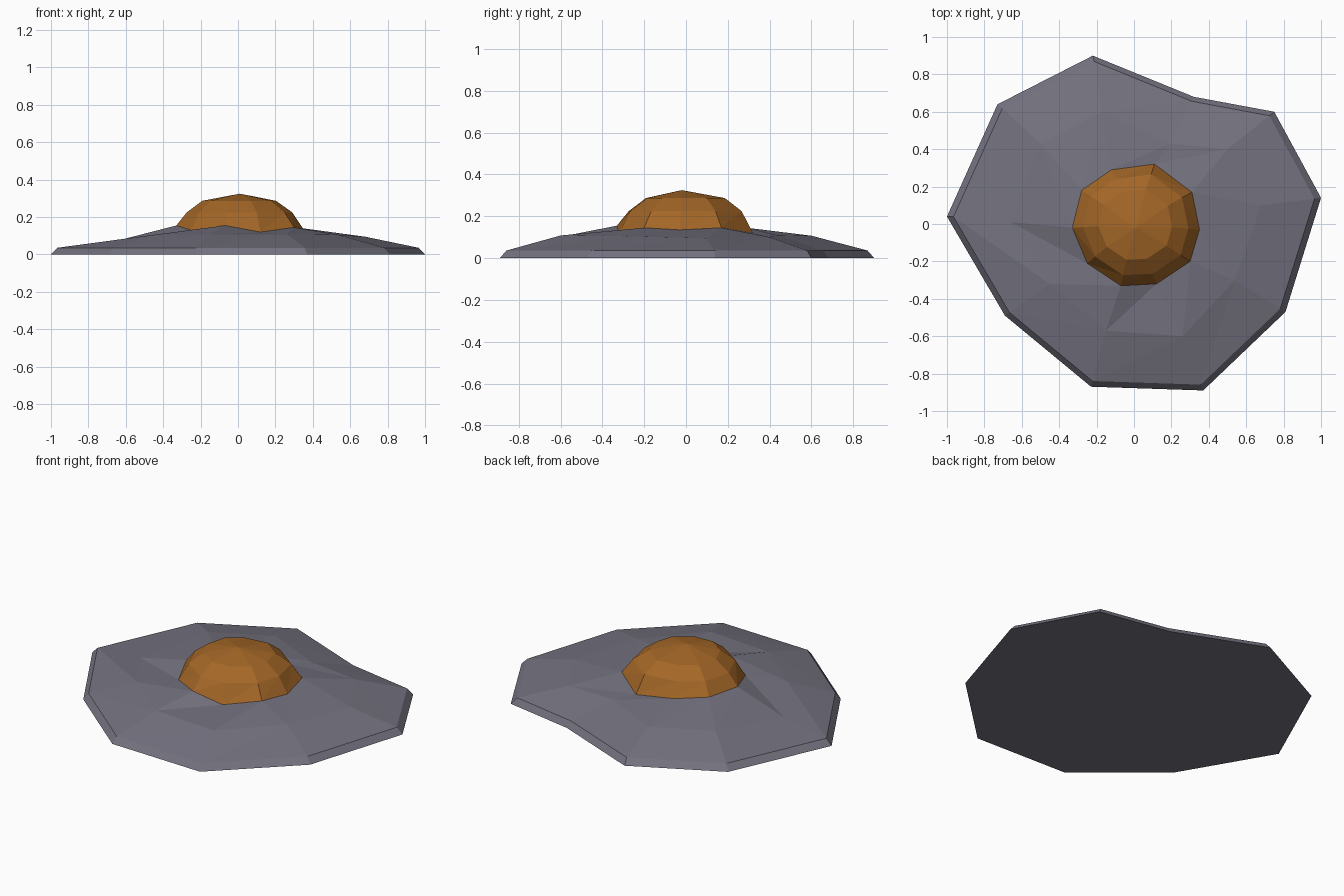
import bpy
import bmesh

default = bpy.data.objects.get("Cube")
if default:
    bpy.data.objects.remove(default, do_unlink=True)


def material(name, color):
    mat = bpy.data.materials.new(name)
    mat.use_nodes = True
    mat.diffuse_color = color
    mat.node_tree.nodes["Principled BSDF"].inputs["Base Color"].default_value = color
    return mat


def scaled(ring, factor, height):
    return [(x * factor, y * factor, height) for x, y, *_ in ring]


def loft(name, rings, mat, bottom=False, apex=None):
    """Join rings of equal count with triangles, then close the ends."""
    bm = bmesh.new()
    loops = [[bm.verts.new(p) for p in ring] for ring in rings]
    count = len(rings[0])
    for outer, inner in zip(loops, loops[1:]):
        for i in range(count):
            j = (i + 1) % count
            bm.faces.new((outer[i], inner[j], inner[i]))
            bm.faces.new((outer[i], outer[j], inner[j]))
    if bottom:
        bm.faces.new(loops[0][::-1])
    if apex:
        top = bm.verts.new(apex)
        for i in range(count):
            bm.faces.new((loops[-1][i], loops[-1][(i + 1) % count], top))
    mesh = bpy.data.meshes.new(name)
    bm.to_mesh(mesh)
    bm.free()
    mesh.materials.append(mat)
    obj = bpy.data.objects.new(name, mesh)
    bpy.context.collection.objects.link(obj)
    return obj


grey = material("slate grey", (0.175, 0.168, 0.212, 1))
orange = material("burnt orange", (0.37, 0.135, 0.02, 1))

# Irregular outline, ridge and dome seam, all counter-clockwise from the left side
outline = [(1, .14), (.75, .6), (.32, .68), (-.22, .9), (-.73, .64),
           (-1, .04), (-.69, -.49), (-.23, -.87), (.37, -.89), (.81, -.47)]
ridge = [(.68, .1, .095), (.5, .4, .1), (.19, .43, .11), (-.17, .6, .107), (-.5, .43, .105),
         (-.66, .01, .07), (-.45, -.32, .105), (-.15, -.57, .108), (.26, -.6, .108), (.54, -.3, .105)]
seam = [(.35, -.03, .135), (.31, .17, .145), (.11, .32, .12), (-.12, .29, .145), (-.28, .18, .155),
        (-.33, -.02, .155), (-.25, -.21, .13), (-.07, -.33, .155), (.12, -.32, .12), (.3, -.2, .145)]

# Low spreading base with a bevelled rim
loft("base_mound", [scaled(outline, 1, 0), scaled(outline, .965, .036), ridge, seam],
     grey, bottom=True)

# Faceted dome rising from the seam
loft("dome", [seam, scaled(seam, .83, .225), scaled(seam, .58, .287)],
     orange, apex=(.01, -.02, .325))
